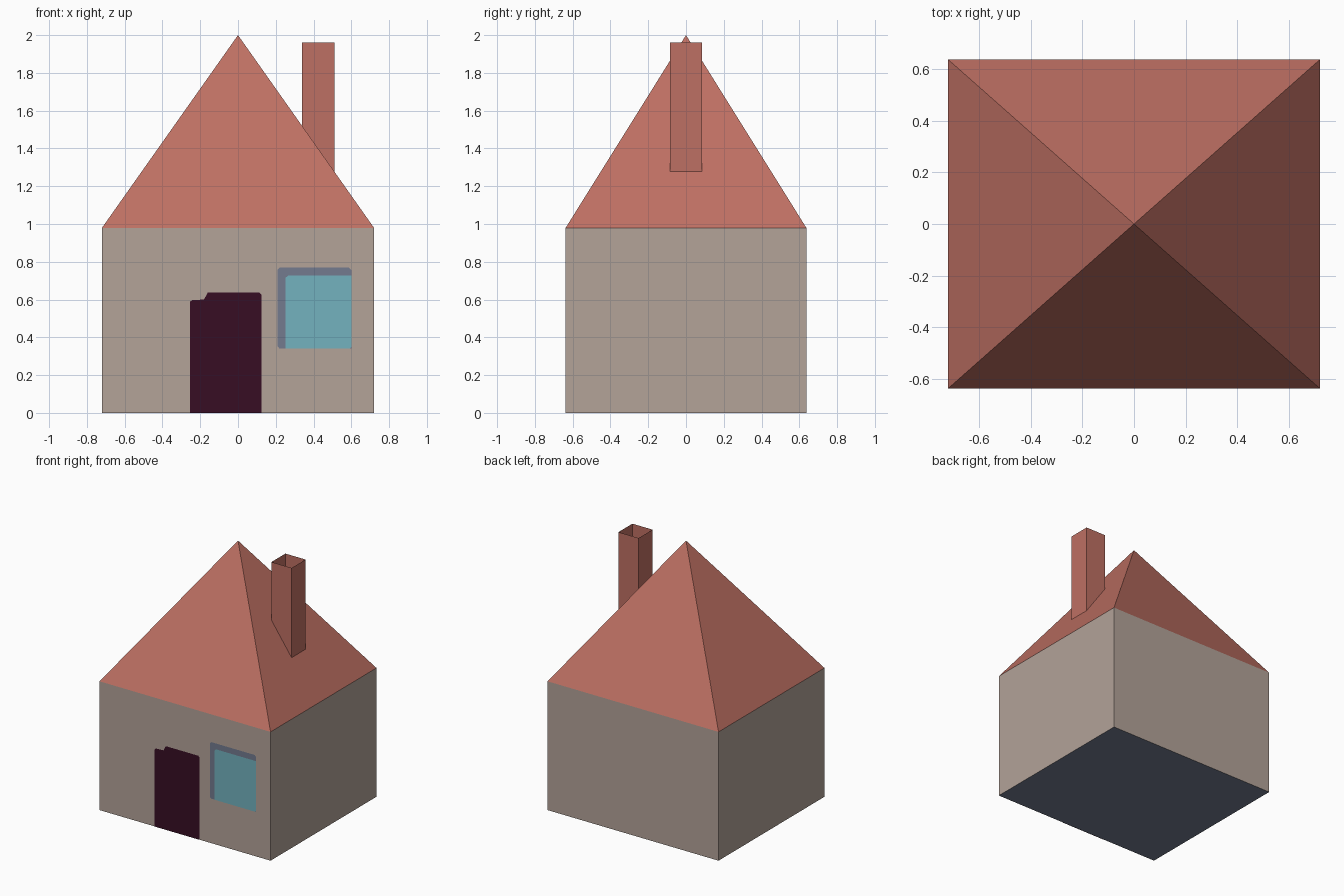
import bpy

if "Cube" in bpy.data.objects:
    bpy.data.objects.remove(bpy.data.objects["Cube"])

HX, HY = 0.72, 0.637          # half width and half depth
EAVE, PEAK = 0.98, 2.0


def material(name, rgb):
    """Flat colour from 0-255 display values."""
    lin = [c / 255 / 12.92 if c / 255 <= 0.04045 else ((c / 255 + 0.055) / 1.055) ** 2.4
           for c in rgb]
    m = bpy.data.materials.new(name)
    m.diffuse_color = (*lin, 1)
    m.use_nodes = True
    m.node_tree.nodes["Principled BSDF"].inputs["Base Color"].default_value = m.diffuse_color
    return m


WALL = material("warm_grey_wall", (179, 163, 153))
ROOF = material("brick_red", (190, 112, 99))
DOOR = material("dark_plum", (55, 13, 36))
GLASS = material("pale_teal_glass", (115, 178, 191))
SLATE = material("slate_grey", (115, 123, 143))


def build(name, verts, faces, *mats):
    me = bpy.data.meshes.new(name)
    me.from_pydata(verts, [], faces)
    for m in mats:
        me.materials.append(m)
    ob = bpy.data.objects.new(name, me)
    bpy.context.collection.objects.link(ob)
    return ob


def ring(x0, x1, y, z):
    return [(x0, -y, z), (x1, -y, z), (x1, y, z), (x0, y, z)]


SIDES = [(i, (i + 1) % 4, (i + 1) % 4 + 4, i + 4) for i in range(4)]


def plate(name, outline, mat, lift):
    """Painted detail on the front wall, outline as (x, z), counter-clockwise."""
    return build(name, [(x, -HY - lift, z) for x, z in outline],
                 [tuple(range(len(outline)))], mat)


# Walls with a slate underside
walls = build("walls", ring(-HX, HX, HY, 0) + ring(-HX, HX, HY, EAVE),
              SIDES + [(3, 2, 1, 0)], WALL, SLATE)
for p in walls.data.polygons:
    p.material_index = 1 if p.normal.z < -0.5 else 0

# Pyramid roof
build("roof", ring(-HX, HX, HY, EAVE) + [(0, 0, PEAK)],
      [(i, (i + 1) % 4, 4) for i in range(4)], ROOF)

# Open chimney, its foot following the roof slope
foot = [(x, y, PEAK - (PEAK - EAVE) * x / HX) for x, y, _ in ring(0.34, 0.51, 0.084, 0)]
build("chimney", foot + ring(0.34, 0.51, 0.084, 1.96), SIDES, ROOF)

# Door with a stepped top
plate("door", [(-0.255, 0), (0.125, 0), (0.125, 0.625), (0.113, 0.637), (-0.16, 0.637),
               (-0.18, 0.6), (-0.243, 0.597), (-0.255, 0.587)], DOOR, 0.002)

# Window: slate surround showing on the left and top, glass over it
plate("window_surround", [(0.22, 0.34), (0.6, 0.34), (0.6, 0.757), (0.587, 0.77),
                          (0.222, 0.77), (0.21, 0.758), (0.21, 0.352)], SLATE, 0.002)
plate("window_glass", [(0.252, 0.34), (0.59, 0.34), (0.6, 0.35), (0.6, 0.727),
                       (0.265, 0.727), (0.252, 0.715)], GLASS, 0.004)
